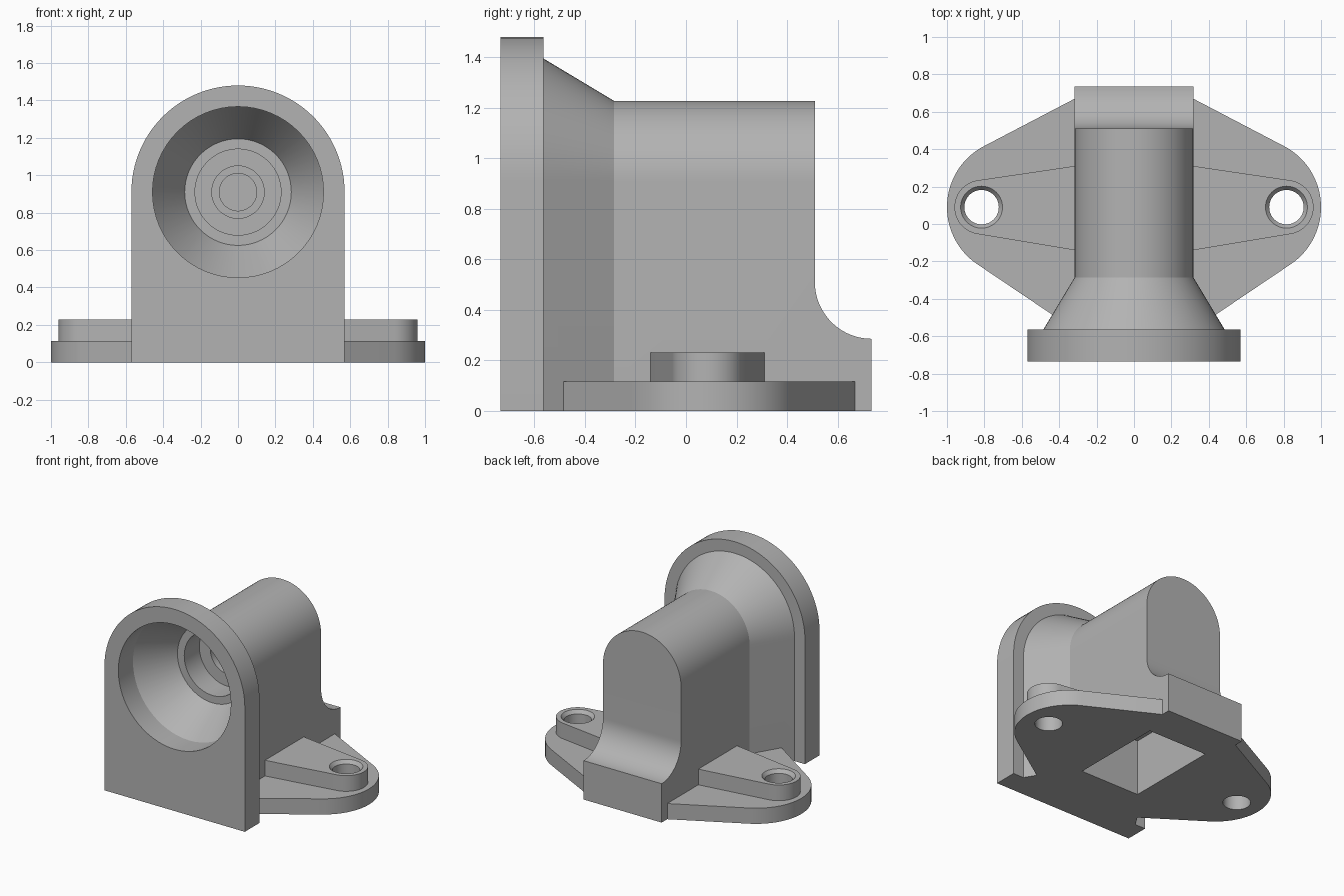
import bpy, bmesh
from math import sin, cos, pi, radians

old = bpy.data.objects.get("Cube")
if old:
    bpy.data.objects.remove(old, do_unlink=True)

grey = bpy.data.materials.new("cast grey")
grey.use_nodes = True
grey.diffuse_color = (0.45, 0.45, 0.45, 1)
grey.node_tree.nodes["Principled BSDF"].inputs["Base Color"].default_value = (0.45, 0.45, 0.45, 1)

AXIS_Z = 0.91      # height of the bore axis
EAR_Y = 0.09       # bolt line of the flange


def loft(name, rings):
    """Closed solid through rings of matching points."""
    bm = bmesh.new()
    loops = [[bm.verts.new(p) for p in ring] for ring in rings]
    n = len(loops[0])
    for a, b in zip(loops, loops[1:]):
        for i in range(n):
            j = (i + 1) % n
            bm.faces.new((a[i], a[j], b[j], b[i]))
    bm.faces.new(loops[0][::-1])
    bm.faces.new(loops[-1])
    bmesh.ops.recalc_face_normals(bm, faces=bm.faces)
    mesh = bpy.data.meshes.new(name)
    bm.to_mesh(mesh)
    bm.free()
    mesh.materials.append(grey)
    obj = bpy.data.objects.new(name, mesh)
    bpy.context.collection.objects.link(obj)
    return obj


def arc(cx, cy, r, start, end, steps):
    angles = [radians(start + (end - start) * i / steps) for i in range(steps + 1)]
    return [(cx + r * cos(a), cy + r * sin(a)) for a in angles]


def arch(y, r):
    """Round-topped section standing on the ground."""
    return [(x, y, z) for x, z in [(r, 0)] + arc(0, AXIS_Z, r, 0, 180, 48) + [(-r, 0)]]


def circle(cx, cy, r):
    return arc(cx, cy, r, 0, 360, 64)[:-1]


def slab(name, outline, z0, z1):
    return loft(name, [[(x, y, z) for x, y in outline] for z in (z0, z1)])


def both_sides(half):
    return half + [(-x, y) for x, y in reversed(half)]


def boolean(target, tool, operation):
    mod = target.modifiers.new(tool.name, "BOOLEAN")
    mod.operation, mod.solver, mod.object = operation, "EXACT", tool
    bpy.context.view_layer.objects.active = target
    bpy.ops.object.modifier_apply(modifier=mod.name)
    bpy.data.objects.remove(tool, do_unlink=True)


# Housing: flared neck running into a straight arched barrel
bracket = loft("bearing_bracket", [arch(-0.6, 0.506), arch(-0.285, 0.317), arch(0.735, 0.317)])

# Curved notch that leaves a low foot at the back
notch = [(0.51, 2)] + arc(0.735, 0.51, 0.225, 180, 270, 20) + [(1, 0.285), (1, 2)]
boolean(bracket, loft("back_notch", [[(x, y, z) for y, z in notch] for x in (-0.6, 0.6)]), "DIFFERENCE")

# Front plate, two-eared base flange and raised bolt pads
boolean(bracket, loft("front_plate", [arch(-0.735, 0.57), arch(-0.565, 0.57)]), "UNION")
flange = [(0.437, -0.485)] + arc(0.632, EAR_Y, 0.368, -56, 62, 32) + [(0.317, 0.67)]
boolean(bracket, slab("base_flange", both_sides(flange), 0, 0.115), "UNION")
pad = [(0.317, -0.14)] + arc(0.815, EAR_Y, 0.145, -82, 82, 32) + [(0.317, 0.31)]
boolean(bracket, slab("bolt_pads", both_sides(pad), 0.05, 0.23), "UNION")

# Stepped bore: straight mouth, cone, then three blind steps
bore = [(-0.8, 0.457), (-0.565, 0.457), (-0.295, 0.285), (-0.295, 0.23), (-0.12, 0.23),
        (-0.12, 0.14), (0.2, 0.14), (0.2, 0.1), (0.4, 0.1)]
boolean(bracket, loft("bore", [[(x, y, z) for x, z in circle(0, AXIS_Z, r)] for y, r in bore]), "DIFFERENCE")

# Bolt holes with a chamfered rim
for side in (-1, 1):
    steps = [(-0.1, 0.092), (0.205, 0.092), (0.255, 0.132)]
    rings = [[(x, y, z) for x, y in circle(side * 0.815, EAR_Y, r)] for z, r in steps]
    boolean(bracket, loft("bolt_hole", rings), "DIFFERENCE")

# Rectangular weight-saving pocket underneath
pocket = [(0.24, -0.25), (0.24, 0.45), (-0.24, 0.45), (-0.24, -0.25)]
boolean(bracket, slab("pocket", pocket, -0.1, 0.41), "DIFFERENCE")

# Smooth the curved walls and keep the machined edges crisp
bpy.ops.object.select_all(action="DESELECT")
bracket.select_set(True)
bpy.context.view_layer.objects.active = bracket
bpy.ops.object.shade_smooth_by_angle(angle=radians(25))
